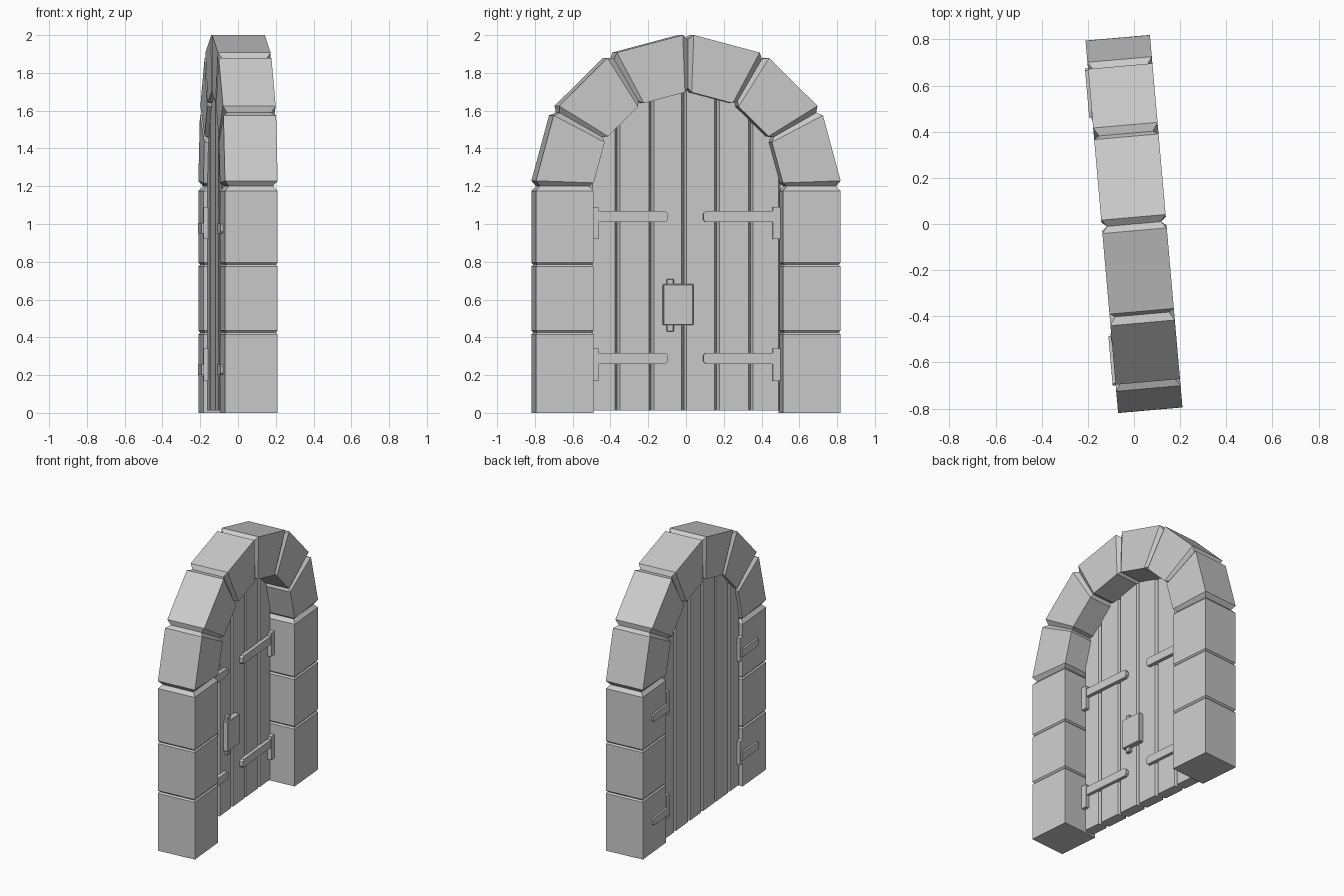
import bpy, bmesh
from math import sin, cos, sqrt, radians, pi

if "Cube" in bpy.data.objects:
    bpy.data.objects.remove(bpy.data.objects["Cube"])

YAW = radians(5)      # whole doorway is turned slightly about z
R_IN, R_OUT, HALF_D, SPRING = 0.503, 0.81, 0.14, 1.2


def finish(bm, name, mirror=False, bevel=0):
    bmesh.ops.recalc_face_normals(bm, faces=bm.faces)
    me = bpy.data.meshes.new(name)
    bm.to_mesh(me)
    bm.free()
    ob = bpy.data.objects.new(name, me)
    bpy.context.collection.objects.link(ob)
    ob.rotation_euler.z = YAW
    if bevel:
        b = ob.modifiers.new("bevel", 'BEVEL')
        b.width, b.segments = bevel, 1
    if mirror:
        m = ob.modifiers.new("mirror", 'MIRROR')
        m.use_axis = (False, True, False)
        m.use_mirror_merge = False
    return ob


def loft(name, rings, **kw):
    bm = bmesh.new()
    vs = [[bm.verts.new(p) for p in r] for r in rings]
    n = len(rings[0])
    for a, b in zip(vs, vs[1:]):
        for i in range(n):
            j = (i + 1) % n
            bm.faces.new((a[i], a[j], b[j], b[i]))
    bm.faces.new(vs[0])
    bm.faces.new(vs[-1])
    return finish(bm, name, **kw)


def box(name, x, y, z, **kw):
    return loft(name, [[(x[0], y[0], h), (x[1], y[0], h), (x[1], y[1], h), (x[0], y[1], h)]
                       for h in z], **kw)


def prism_x(name, x, outline, **kw):
    return loft(name, [[(d, y, z) for y, z in outline] for d in x], **kw)


def column_ring(z, inset):
    d, a, b = HALF_D - inset, R_IN + inset, R_OUT - inset
    return [(-d, a, z), (d, a, z), (d, b, z), (-d, b, z)]


def arch_ring(t, inset):
    d, a, b = HALF_D - inset, R_IN + inset, R_OUT - inset
    return [(x, r * cos(t), SPRING + r * sin(t) * 0.989)
            for x, r in ((-d, a), (d, a), (d, b), (-d, b))]


# Side columns: three blocks each side with chamfered joints
for i, (z0, z1, c0, c1) in enumerate([(0, 0.425, 0, 0.01), (0.425, 0.785, 0.01, 0.01),
                                      (0.785, SPRING, 0.01, 0.025)]):
    rings = [column_ring(z0 + c0, 0), column_ring(z1 - c1, 0), column_ring(z1, c1 * 0.9)]
    if c0:
        rings.insert(0, column_ring(z0, c0 * 0.9))
    loft(f"column_block_{i + 1}", rings, mirror=True)

# Arch stones: three wedges each side
for i in range(3):
    t0, t1, g = i * pi / 6, (i + 1) * pi / 6, 0.036
    loft(f"arch_stone_{i + 1}", [arch_ring(t0, 0.023), arch_ring(t0 + g, 0),
                                 arch_ring(t1 - g, 0), arch_ring(t1, 0.023)], mirror=True)

# Door planks with chamfered long edges, tops following the arch
XB, XF, C = -0.118, -0.042, 0.013
edges = [-0.507, -0.36, -0.18, -0.006, 0.168, 0.348, 0.507]
for i, (a, b) in enumerate(zip(edges, edges[1:])):
    sec = [(XB, a + C), (XB + 2 * C, a), (XF - 2 * C, a), (XF, a + C),
           (XF, b - C), (XF - 2 * C, b), (XB + 2 * C, b), (XB, b - C)]
    loft(f"door_plank_{i + 1}", [[(x, y, 0.012) for x, y in sec],
                                 [(x, y, SPRING + sqrt(0.54 ** 2 - y * y)) for x, y in sec]])

# Hinges: pin plate, front strap with blunt tip, short strap on the back of the stone
for level, z in (("lower", 0.17), ("upper", 0.92)):
    box(f"{level}_hinge_plate", (-0.143, -0.015), (0.463, 0.505), (z, z + 0.17), mirror=True)
    lo, hi = z + 0.09, z + 0.148
    prism_x(f"{level}_hinge_strap", (XF - 0.01, -0.018),
            [(0.47, lo), (0.47, hi), (0.107, hi), (0.094, hi - 0.013),
             (0.094, lo + 0.013), (0.107, lo)], mirror=True)
    lo, hi = z + 0.03, z + 0.085
    prism_x(f"{level}_hinge_back_strap", (-0.153, -0.13),
            [(0.475, lo), (0.475, hi), (0.68, hi), (0.69, hi - 0.01),
             (0.69, lo + 0.01), (0.68, lo)], mirror=True)

# Lock plate and bolt
box("lock_plate", (XF - 0.01, -0.008), (-0.12, 0.04), (0.465, 0.682), bevel=0.004)
box("lock_bolt", (XF - 0.01, -0.02), (-0.1, -0.063), (0.43, 0.71), bevel=0.004)
